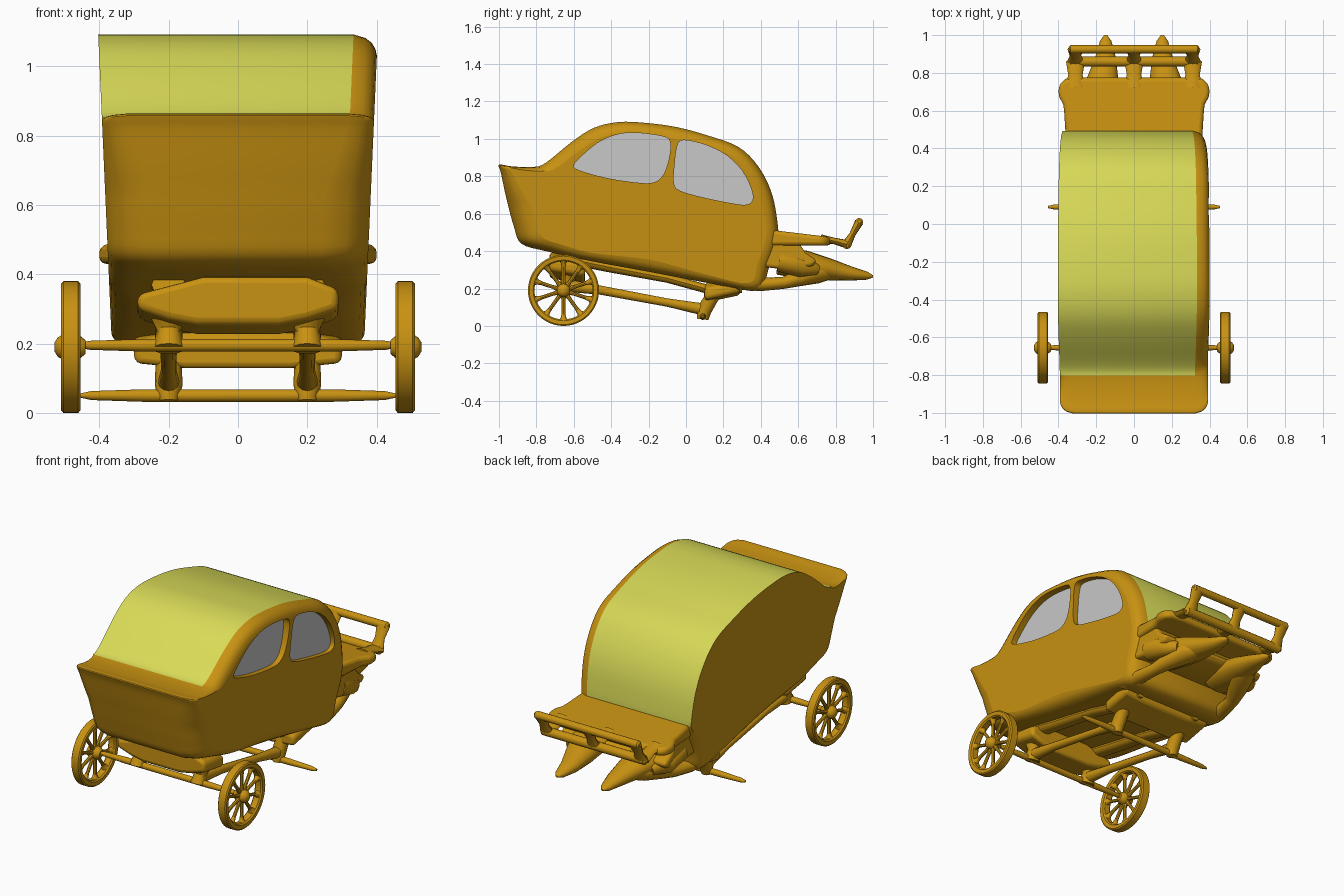
import bpy, bmesh, math
from mathutils import Vector

if "Cube" in bpy.data.objects:
    bpy.data.objects.remove(bpy.data.objects["Cube"])


def material(name, col):
    m = bpy.data.materials.new(name)
    m.diffuse_color = (*col, 1)
    m.use_nodes = True
    m.node_tree.nodes["Principled BSDF"].inputs["Base Color"].default_value = m.diffuse_color
    return m


ORANGE = material("golden orange", (0.58, 0.287, 0.006))
YELLOW = material("roof yellow", (0.69, 0.70, 0.095))
GREY = material("window grey", (0.58, 0.58, 0.58))


def finish(name, bm, mats=(ORANGE,), angle=40):
    bmesh.ops.recalc_face_normals(bm, faces=bm.faces)
    me = bpy.data.meshes.new(name)
    bm.to_mesh(me)
    bm.free()
    for m in mats:
        me.materials.append(m)
    ob = bpy.data.objects.new(name, me)
    bpy.context.collection.objects.link(ob)
    bpy.ops.object.select_all(action='DESELECT')
    ob.select_set(True)
    bpy.context.view_layer.objects.active = ob
    if angle:
        bpy.ops.object.shade_smooth_by_angle(angle=math.radians(angle))
    return ob


def spline(pts, n=4):
    """Closed smooth curve through 2D points."""
    out, k = [], len(pts)
    for i in range(k):
        a, b, c, d = (Vector(pts[(i + j) % k]) for j in (-1, 0, 1, 2))
        for s in range(n):
            t = s / n
            out.append(0.5 * (2 * b + (c - a) * t + (2 * a - 5 * b + 4 * c - d) * t * t
                              + (3 * b - a - 3 * c + d) * t ** 3))
    return out


def loft(bm, rings, caps=True):
    vs = [[bm.verts.new(p) for p in r] for r in rings]
    n = len(vs[0])
    for a, b in zip(vs, vs[1:]):
        for j in range(n):
            bm.faces.new((a[j], a[(j + 1) % n], b[(j + 1) % n], b[j]))
    if caps:
        bm.faces.new(vs[0][::-1])
        bm.faces.new(vs[-1])


def bar(bm, pts, radii, sides=12, flat=1.0):
    """Tapered rod through 3D points; flat squashes its height."""
    pts = [Vector(p) for p in pts]
    rings = []
    for i, p in enumerate(pts):
        d = (pts[min(i + 1, len(pts) - 1)] - pts[max(i - 1, 0)]).normalized()
        u = d.cross(Vector((0, 0, 1)) if abs(d.z) < 0.9 else Vector((0, 1, 0))).normalized()
        v = u.cross(d)
        rings.append([p + (u * math.cos(2 * math.pi * k / sides)
                           + v * flat * math.sin(2 * math.pi * k / sides)) * radii[i]
                      for k in range(sides)])
    loft(bm, rings)


def plate(bm, outline, lo, hi, axis):
    """Prism: a 2D outline pushed between lo and hi along x or z."""
    put = (lambda p, h: (h, p[0], p[1])) if axis == 'x' else (lambda p, h: (p[0], p[1], h))
    loft(bm, [[put(p, h) for p in outline] for h in (lo, hi)])


def bevel(ob, w):
    m = ob.modifiers.new("bevel", 'BEVEL')
    m.width, m.segments, m.limit_method = w, 3, 'ANGLE'
    m.angle_limit = math.radians(40)


# Body shell: one side profile lofted across the width, rounded at the sides
profile = spline([(-1, .862), (-.93, .853), (-.82, .85), (-.75, .872), (-.61, .985), (-.49, 1.06),
                  (-.36, 1.09), (-.22, 1.086), (-.05, 1.063), (.12, 1.017), (.28, .957), (.385, .855),
                  (.455, .72), (.487, .57), (.49, .45), (.44, .3), (.39, .19), (.17, .22), (-.2, .29),
                  (-.5, .345), (-.75, .4), (-.88, .44), (-.92, .53), (-.96, .68), (-.99, .82)])
N = len(profile)
ROOF0, ROOF1 = 9, 54
MIDDLE = Vector((-.15, .6))


def section(side, e, d):
    ring = []
    for j, p in enumerate(profile):
        front = min(max((-.6 - p.x) / .25, 0), 1) * min(max((.84 - p.y) / .2, 0), 1)
        k = 1 + .9 * front  # softer corners on the lower front
        inset = d * k
        if side < 0:  # the roof keeps a crisp edge on the left side
            inset *= min(max(ROOF0 - j, j - ROOF1, 0) / 4, 1)
        q = p + (MIDDLE - p).normalized() * inset
        ring.append((side * (0.365 + 0.044 * (q.y - 0.22) - e * k), q.x, q.y))
    return ring


STEPS = [(0, .065), (.005, .045), (.016, .026), (.035, .011), (.07, 0)]
bm = bmesh.new()
loft(bm, [section(-1, *s) for s in STEPS] + [section(1, *s) for s in STEPS[::-1]])
bm.faces.ensure_lookup_table()
for i in range(len(STEPS)):
    for j in range(ROOF0, ROOF1):
        bm.faces[i * N + j].material_index = 1
body = finish("carriage_body", bm, (ORANGE, YELLOW), None)

# Windows: recesses cut in the right wall with a grey pane in each
windows = {
    "front": [(-.6, .86), (-.55, .915), (-.47, .98), (-.38, 1.02), (-.28, 1.033), (-.13, 1.015),
              (-.085, .985), (-.09, .9), (-.12, .81), (-.17, .768), (-.25, .765), (-.42, .79), (-.57, .832)],
    "rear": [(-.03, .99), (.03, .988), (.12, .962), (.22, .91), (.3, .83), (.35, .73), (.355, .67),
             (.32, .648), (.25, .655), (.1, .685), (-.03, .722), (-.065, .765), (-.06, .87), (-.05, .95)]}
for name, pts in windows.items():
    outline = spline(pts, 3)
    bm = bmesh.new()
    plate(bm, outline, .352, .5, 'x')
    cutter = finish(name + "_cutter", bm, (ORANGE,), None)
    cutter.hide_render = True
    mod = body.modifiers.new("cut", 'BOOLEAN')
    mod.operation, mod.object, mod.solver = 'DIFFERENCE', cutter, 'EXACT'
    bpy.context.view_layer.objects.active = body
    bpy.ops.object.modifier_apply(modifier=mod.name)
    bpy.data.objects.remove(cutter)
    bm = bmesh.new()
    plate(bm, outline, .351, .358, 'x')
    finish(name + "_window", bm, (GREY,))
bpy.ops.object.select_all(action='DESELECT')
body.select_set(True)
bpy.context.view_layer.objects.active = body
bpy.ops.object.shade_smooth_by_angle(angle=math.radians(35))
for f in body.data.polygons:  # the big side walls stay flat
    if abs(f.normal.x) > .995:
        f.use_smooth = False

# Front wheels: rim, hub and ten flared spokes
CY, CZ = -.655, .19
for side, label in ((-1, "left"), (1, "right")):
    bm = bmesh.new()
    rings = []
    for k in range(48):
        a = 2 * math.pi * k / 48
        rings.append([(side * x, CY + r * math.cos(a), CZ + r * math.sin(a)) for r, x in
                      ((.183, .455), (.19, .461), (.19, .504), (.183, .51), (.162, .508),
                       (.155, .5), (.155, .465), (.162, .457))])
    loft(bm, rings + [rings[0]], caps=False)
    bmesh.ops.remove_doubles(bm, verts=bm.verts, dist=1e-5)
    bar(bm, [(side * x, CY, CZ) for x in (.44, .46, .505, .52, .53)], (.02, .036, .036, .028, .012), 20)
    for k in range(10):
        a = 2 * math.pi * (k + .5) / 10
        bar(bm, [(side * .483, CY + r * math.cos(a), CZ + r * math.sin(a))
                 for r in (.02, .06, .12, .145, .16)], (.015, .01, .01, .014, .024), 8)
    finish(label + "_wheel", bm)

# Axles with tapered ends
for name, y, z, end in (("front_axle", CY, .195, .46), ("rear_axle", .09, .05, .455)):
    bm = bmesh.new()
    bar(bm, [(x * end, y, z) for x in (-1, -.93, -.6, .6, .93, 1)], (.006, .013, .018, .018, .013, .006))
    finish(name, bm)

# Cross bolsters under the body
for name, pts, y0, y1, drop in (
        ("front_bolster", [(-.29, .3), (-.2, .27), (-.12, .255), (.12, .255), (.2, .27), (.29, .3),
                           (.29, .36), (.2, .395), (-.1, .395), (-.29, .345)], -.73, -.54, -.03),
        ("rear_bolster", [(-.3, .14), (-.15, .125), (.15, .125), (.3, .14), (.3, .2), (.2, .23),
                          (-.2, .23), (-.3, .2)], .1, .29, .04)):
    bm = bmesh.new()
    loft(bm, [[(x, y, z + (drop if y == y1 else 0)) for x, z in pts] for y in (y0, y1)])
    bevel(finish(name, bm), .02)

# Long spars, springs along the floor, and axle posts
bm = bmesh.new()
for s in (-.2, .2):
    bar(bm, [(s, -.66, .22), (s, -.45, .19), (s, -.1, .125), (s, .11, .085)], (.035, .024, .022, .033))
    bar(bm, [(s, -.68, .37), (s, -.4, .312), (s, -.1, .255), (s, .12, .195), (s, .3, .188)],
        (.05, .045, .04, .04, .02), flat=.6)
    bar(bm, [(s, .09, .035), (s, .095, .08), (s, .13, .14), (s, .15, .2)], (.03, .04, .038, .055))
    bar(bm, [(s, CY, .185), (s, CY + .02, .24), (s, CY + .03, .31)], (.045, .035, .07))
finish("undercarriage_frame", bm)

# Rear footboard
half = [(.36, .44), (.37, .6), (.375, .635), (.395, .67), (.40, .70), (.395, .74), (.36, .77), (.27, .775)]
bm = bmesh.new()
plate(bm, half + [(-x, y) for x, y in half[::-1]], .43, .515, 'z')
for v in bm.verts:
    if v.co.z > .5:
        v.co.z -= (v.co.y - .44) * .12
bevel(finish("rear_footboard", bm), .02)

# Tail block joining footboard to body
bm = bmesh.new()
plate(bm, [(.38, .32), (.5, .305), (.6, .305), (.68, .32), (.7, .35), (.64, .39), (.6, .45), (.42, .47)],
      -.35, .35, 'x')
bevel(finish("tail_block", bm), .03)

# Lower tail arms sweeping into the two pointed shaft ends
bm = bmesh.new()
for s in (-1, 1):
    bar(bm, [(s * .3, .28, .235), (s * .3, .4, .222), (s * .28, .52, .23), (s * .25, .6, .255),
             (s * .2, .7, .287), (s * .16, .8, .29)], (.05, .045, .04, .055, .075, .04), flat=.8)
    bar(bm, [(s * x, y, z) for x, y, z in ((.2, .5, .35), (.19, .64, .325), (.165, .76, .303), (.15, .88, .28),
                                           (.15, .97, .268), (.15, 1.0, .264))],
        (.11, .11, .085, .055, .03, .008), 16, .7)
    bar(bm, [(s * .3, .5, .35), (s * .3, .62, .32), (s * .26, .7, .3)], (.06, .06, .03))
finish("tail_shafts", bm)

# Rear rack: two rails, three uprights and arms to the footboard
bm = bmesh.new()
for y, z, r in ((.86, .437, .026), (.925, .555, .022)):
    bar(bm, [(x, y, z) for x in (-.345, -.335, .335, .345)], (r * .6, r, r, r * .6))
for x in (-.31, 0, .31):
    bar(bm, [(x, .86, .437), (x, .89, .49), (x, .925, .555)], (.045, .03, .042), flat=.55)
    bar(bm, [(x, .72, .465), (x, .79, .455), (x, .86, .437)], (.055, .038, .05), flat=.45)
finish("rear_rack", bm)
